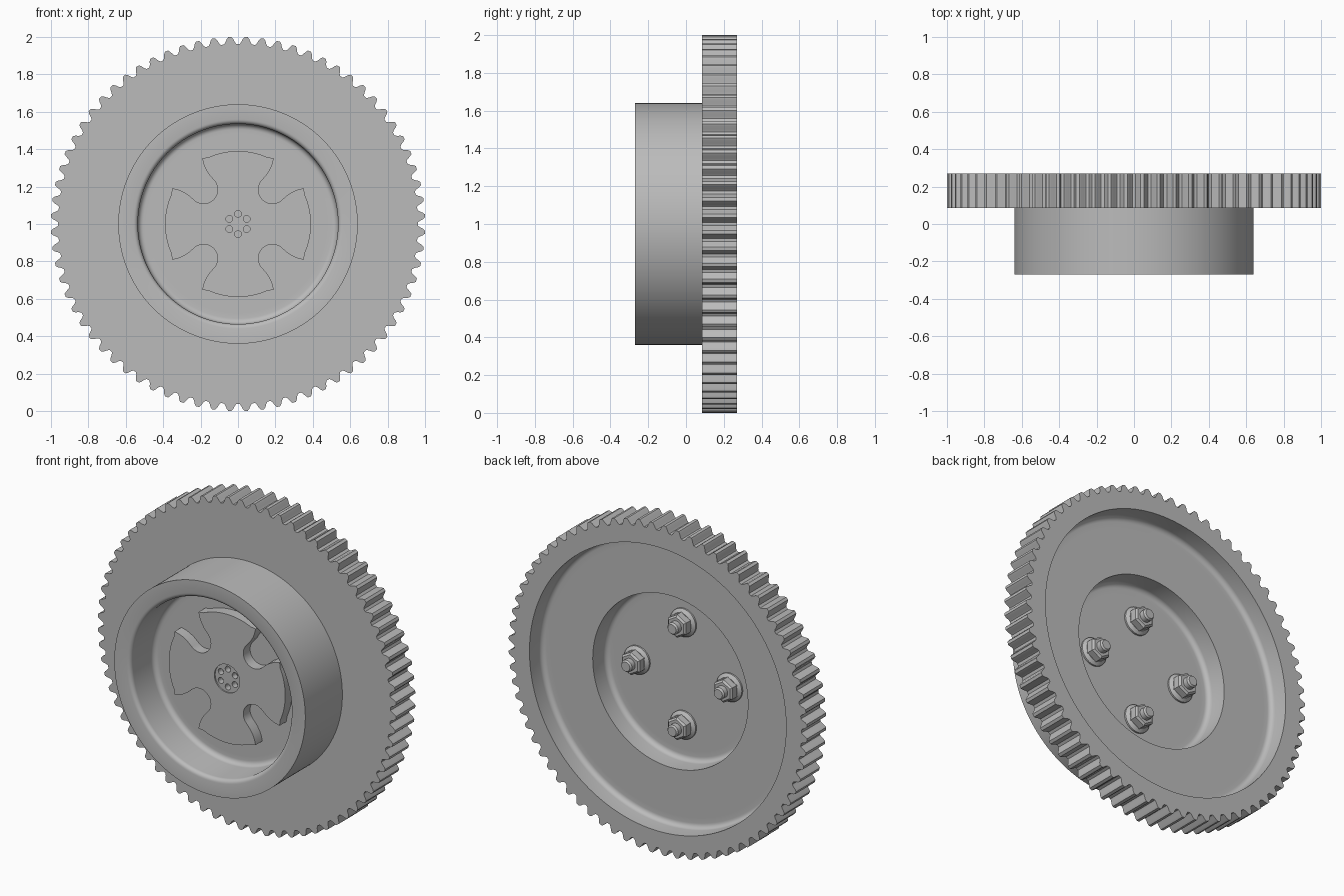
import bpy, bmesh
from math import sin, cos, pi, radians
from mathutils import Matrix

cube = bpy.data.objects.get("Cube")
if cube:
    bpy.data.objects.remove(cube, do_unlink=True)

TEETH, STEPS = 72, 10
CENTRE_Z = 1.0

grey = bpy.data.materials.new("plain grey")
grey.use_nodes = True
grey.diffuse_color = (0.5, 0.5, 0.5, 1)
grey.node_tree.nodes["Principled BSDF"].inputs["Base Color"].default_value = (0.5, 0.5, 0.5, 1)


def finish(bm, name):
    bmesh.ops.remove_doubles(bm, verts=bm.verts, dist=1e-5)
    bmesh.ops.recalc_face_normals(bm, faces=bm.faces)
    mesh = bpy.data.meshes.new(name)
    bm.to_mesh(mesh)
    bm.free()
    mesh.materials.append(grey)
    obj = bpy.data.objects.new(name, mesh)
    bpy.context.collection.objects.link(obj)
    return obj


def smooth(obj):
    bpy.ops.object.select_all(action="DESELECT")
    obj.select_set(True)
    bpy.context.view_layer.objects.active = obj
    bpy.ops.object.shade_smooth_by_angle(angle=radians(32))


def arc(r, y, size, start, end, n=6):
    angles = [radians(start + (end - start) * i / n) for i in range(n + 1)]
    return [(r + size * cos(a), y + size * sin(a)) for a in angles]


def revolve(bm, profile, segments, x=0, z=CENTRE_Z, radius=lambda r, i: r):
    """Turn a list of (radius, y) points around an axis along y."""
    rings = []
    for i in range(segments):
        a = pi / 2 + 2 * pi * i / segments
        rings.append([bm.verts.new((x + radius(r, i) * cos(a), y, z + radius(r, i) * sin(a)))
                      for r, y in profile])
    for i, ring in enumerate(rings):
        after = rings[(i + 1) % segments]
        for j in range(len(profile) - 1):
            quad = [ring[j], ring[j + 1], after[j + 1], after[j]]
            if profile[j][0] == 0:
                quad = quad[:3]
            elif profile[j + 1][0] == 0:
                quad = [ring[j], ring[j + 1], after[j]]
            bm.faces.new(quad)


def cylinder(r, y0, y1):
    return [(0, y0), (r, y0), (r, y1), (0, y1)]


# Wheel body: front cup, hub wall, toothed rim and stepped back recess
def toothed(r, i):
    if r < 0.95:
        return r
    wave = max(-1, min(1, 1.5 * cos(2 * pi * i / STEPS)))
    return r - 0.019 * (1 + wave)


profile = [(0, -0.04), (0.48, -0.04)]
profile += arc(0.505, -0.07, 0.03, 90, 0)
profile += arc(0.56, -0.24, 0.025, 180, 270)
profile += [(0.605, -0.27), (0.64, -0.27), (0.64, 0.085), (1, 0.085), (1, 0.27), (0.86, 0.27)]
profile += arc(0.83, 0.18, 0.03, 0, -90)
profile += [(0.8, 0.15), (0.52, 0.15)]
profile += arc(0.49, 0.05, 0.03, 0, -90)
profile += [(0.46, 0.02), (0, 0.02)]
bm = bmesh.new()
revolve(bm, profile, TEETH * STEPS, radius=toothed)
smooth(finish(bm, "toothed_wheel"))

# Four-lobed plate on the cup floor; each notch lies on a diagonal
side = [(0.39 * cos(radians(a)), 0.39 * sin(radians(a))) for a in range(45, 18, -3)]
side += [(0.384, 0.114), (0.371, 0.105), (0.355, 0.096), (0.335, 0.087), (0.3, 0.078)]
bulb = arc(0.26, 0, 0.075, 90, 270, 20)
notch = side + bulb + [(u, -v) for u, v in reversed(side)][:-1]
bm = bmesh.new()
outline = []
for k in range(4):
    # Points run clockwise, so the quarters do too
    turn = radians(45 - 90 * k)
    for u, v in notch:
        outline.append(bm.verts.new((u * cos(turn) - v * sin(turn), -0.105,
                                     CENTRE_Z + u * sin(turn) + v * cos(turn))))
face = bm.faces.new(outline)
extruded = bmesh.ops.extrude_face_region(bm, geom=[face])["geom"]
bmesh.ops.translate(bm, vec=(0, 0.07, 0),
                    verts=[g for g in extruded if isinstance(g, bmesh.types.BMVert)])
plate = finish(bm, "lobed_plate")


def cut(target, bm, name):
    cutter = finish(bm, name)
    cutter.hide_render = True
    mod = target.modifiers.new("cut", "BOOLEAN")
    mod.operation, mod.solver, mod.object = "DIFFERENCE", "EXACT", cutter
    bpy.context.view_layer.objects.active = target
    bpy.ops.object.modifier_apply(modifier=mod.name)
    bpy.data.objects.remove(cutter, do_unlink=True)


# Shallow central dish with six small holes
bm = bmesh.new()
revolve(bm, cylinder(0.085, -0.15, -0.097), 48)
cut(plate, bm, "dish_cutter")
bm = bmesh.new()
for k in range(6):
    a = pi / 2 + k * pi / 3
    revolve(bm, cylinder(0.018, -0.15, -0.06), 20, 0.054 * cos(a), CENTRE_Z + 0.054 * sin(a))
cut(plate, bm, "hole_cutter")
smooth(plate)

# Flanged nuts and threaded bolt ends on the back
for k, name in enumerate(("left", "top", "right", "bottom")):
    a = k * pi / 2
    x, z = 0.31 * cos(a), CENTRE_Z + 0.31 * sin(a)
    bm = bmesh.new()
    revolve(bm, [(0, 0.015), (0.085, 0.015), (0.085, 0.03), (0.065, 0.045), (0, 0.045)], 32, x, z)
    smooth(finish(bm, name + "_washer"))
    bm = bmesh.new()
    revolve(bm, [(0, 0.04), (0.07, 0.04), (0.07, 0.085), (0.058, 0.095), (0, 0.095)], 6, x, z)
    finish(bm, name + "_nut")
    bm = bmesh.new()
    revolve(bm, [(0, 0.08), (0.036, 0.08), (0.036, 0.125), (0.028, 0.135), (0, 0.135)], 24, x, z)
    smooth(finish(bm, name + "_bolt_end"))
